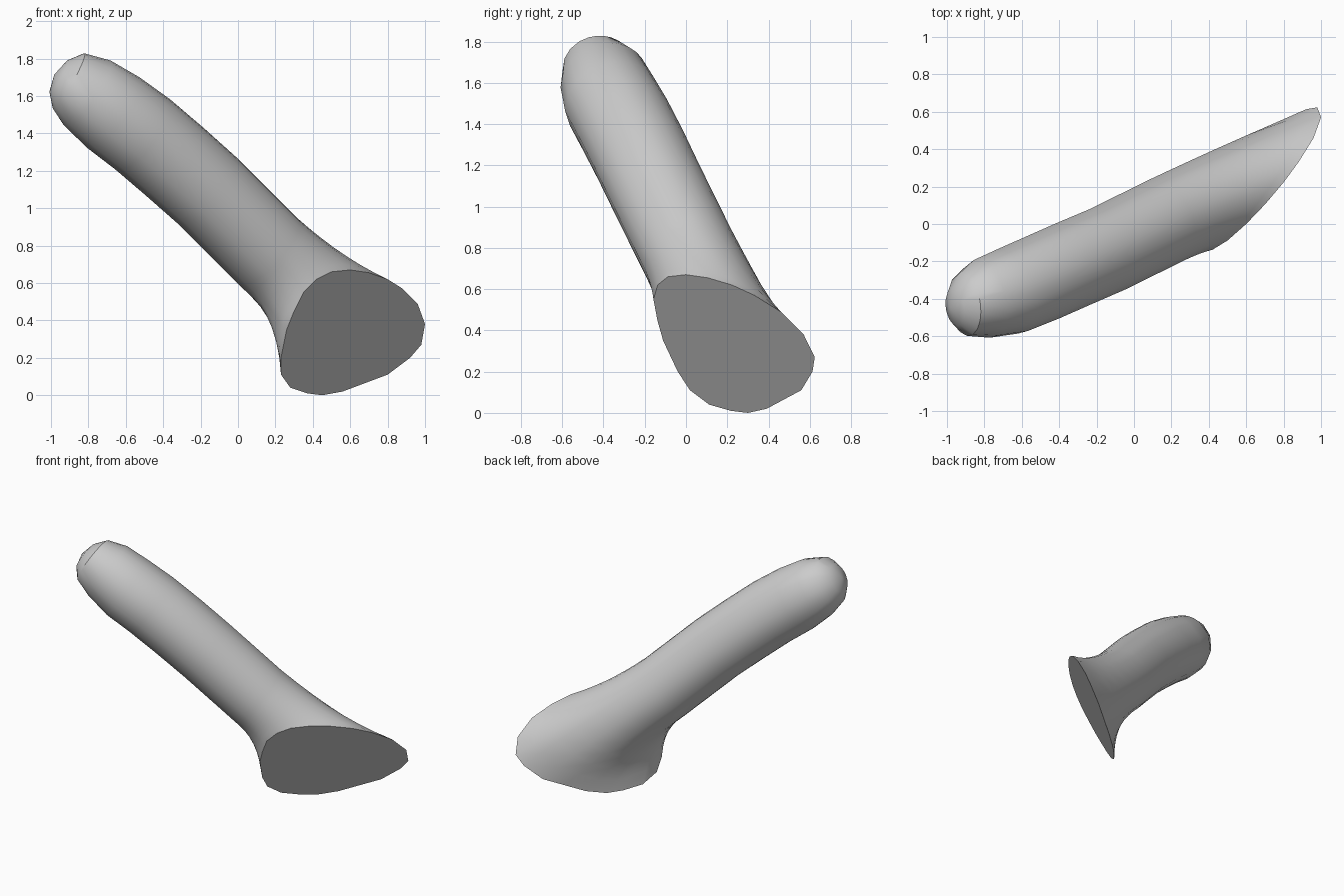
import bpy, bmesh, math
from mathutils import Vector as V

cube = bpy.data.objects.get("Cube")
if cube:
    bpy.data.objects.remove(cube, do_unlink=True)

grey = bpy.data.materials.new("plain grey")
grey.use_nodes = True
grey.diffuse_color = (0.6, 0.6, 0.6, 1)
grey.node_tree.nodes["Principled BSDF"].inputs["Base Color"].default_value = (0.6, 0.6, 0.6, 1)

# Outline of the oblique flat foot (x, z); y follows from its plane
OUTLINE = [(.60, .67), (.70, .655), (.80, .62), (.88, .57), (.96, .49), (1.0, .38),
           (.98, .27), (.92, .20), (.80, .11), (.68, .065), (.56, .02), (.45, 0), (.37, .01),
           (.28, .04), (.23, .11), (.23, .20), (.26, .35), (.30, .45), (.35, .55),
           (.42, .62), (.50, .66)]
foot = [V((x, -.126 + .947 * x - .66 * z, z)) for x, z in OUTLINE]
foot_centre = V((.60, .225, .33))

# Tube centres and radii, from the foot end up to the rounded tip
TUBE = [((.16, .015, .77), .237), ((-.16, -.143, 1.09), .237), ((-.34, -.22, 1.25), .238),
        ((-.51, -.295, 1.395), .238), ((-.665, -.36, 1.51), .235),
        ((-.805, -.40, 1.615), .214), ((-.905, -.43, 1.68), .17)]
centres = [V(c) for c, r in TUBE]


def tangent(i):
    if i == 0:
        return V((-.70, -.33, .63)).normalized()
    if i == len(centres) - 1:
        return V((-.86, -.13, .49)).normalized()
    return (centres[i + 1] - centres[i - 1]).normalized()


def ring(centre, axis, radius, dirs):
    """Circle around an axis whose points keep the given directions."""
    flat = [(d - axis * d.dot(axis)).normalized() for d in dirs]
    return [centre + d * radius for d in flat], flat


# Straight tube rings
dirs = [p - foot_centre for p in foot]
tube_rings = []
for i, (c, r) in enumerate(TUBE):
    pts, dirs = ring(centres[i], tangent(i), r, dirs)
    tube_rings.append(pts)

# Flare: each rail leaves the tube along its axis and bends out to the foot edge
down = -tangent(0)
rings = [foot]
for t in (.85, .7, .55, .4, .25, .12):
    pts = []
    for a, b in zip(tube_rings[0], foot):
        mid = a + down * (.55 * (b - a).dot(down))
        pts.append(a * (1 - t) ** 2 + mid * (2 * t * (1 - t)) + b * t * t)
    rings.append(pts)
rings += tube_rings

# Faceted low cap on the tip
cap, _ = ring(V((-.957, -.445, 1.705)), tangent(len(centres) - 1), .10, dirs)
rings.append(cap)

bm = bmesh.new()
loops = [[bm.verts.new(p) for p in pts] for pts in rings]
n = len(foot)
for low, high in zip(loops, loops[1:]):
    for k in range(n):
        j = (k + 1) % n
        bm.faces.new((low[k], low[j], high[j], high[k]))
bm.faces.new(loops[0])
tip = bm.verts.new((-.982, -.45, 1.715))
for k in range(n):
    bm.faces.new((loops[-1][k], loops[-1][(k + 1) % n], tip))
bmesh.ops.recalc_face_normals(bm, faces=bm.faces)

mesh = bpy.data.meshes.new("flared_tube")
bm.to_mesh(mesh)
bm.free()
mesh.materials.append(grey)
tube = bpy.data.objects.new("flared_tube", mesh)
bpy.context.collection.objects.link(tube)
bpy.ops.object.select_all(action='DESELECT')
tube.select_set(True)
bpy.context.view_layer.objects.active = tube
bpy.ops.object.shade_smooth_by_angle(angle=math.radians(35))
